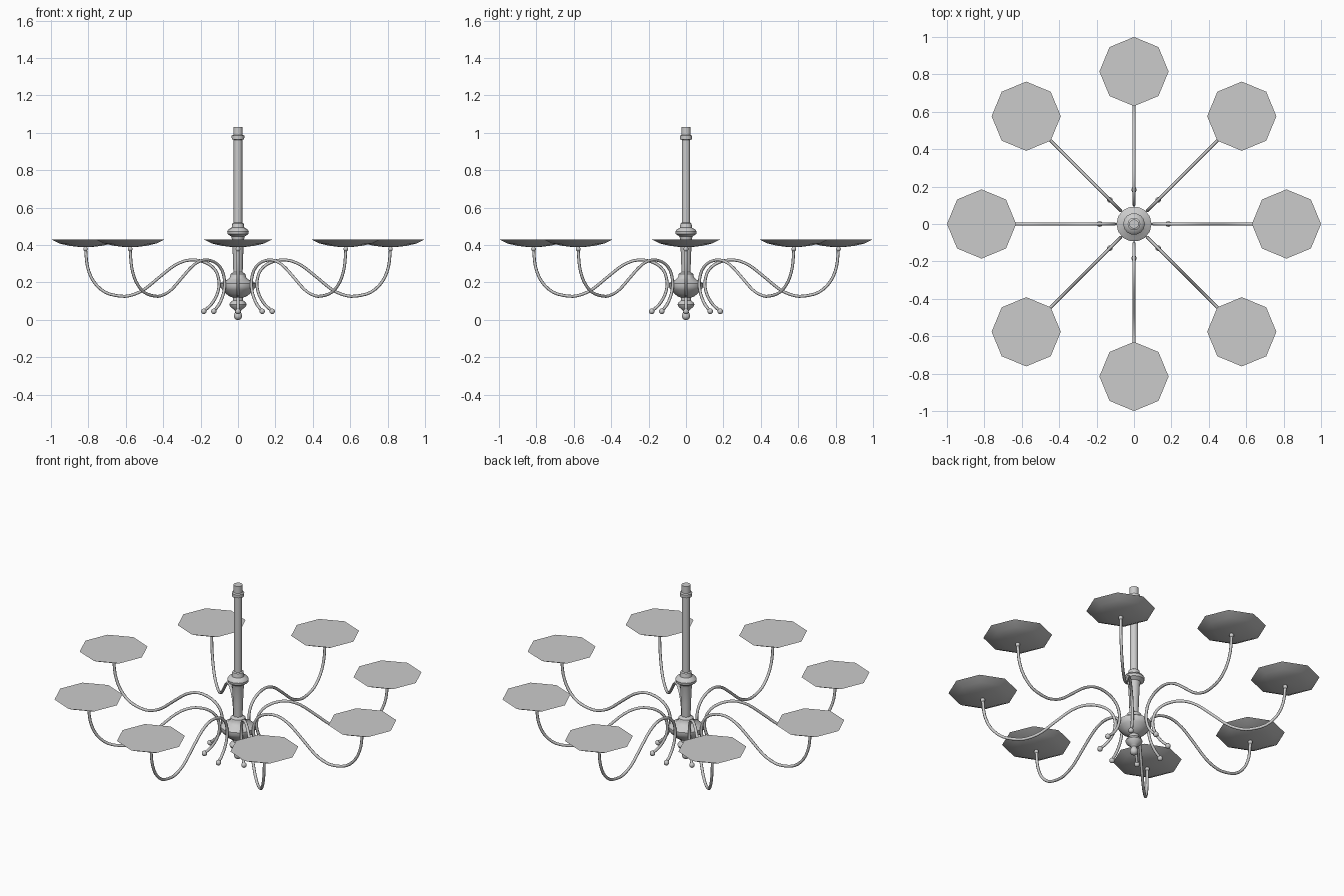
import bpy, bmesh, math
from mathutils import Matrix, Vector

if "Cube" in bpy.data.objects:
    bpy.data.objects.remove(bpy.data.objects["Cube"])


def finish(bm, name, loc=(0, 0, 0), angle=40):
    bmesh.ops.recalc_face_normals(bm, faces=bm.faces)
    me = bpy.data.meshes.new(name)
    bm.to_mesh(me)
    bm.free()
    ob = bpy.data.objects.new(name, me)
    ob.location = loc
    bpy.context.collection.objects.link(ob)
    bpy.ops.object.select_all(action='DESELECT')
    ob.select_set(True)
    bpy.context.view_layer.objects.active = ob
    bpy.ops.object.shade_smooth_by_angle(angle=math.radians(angle))
    return ob


def lathe(name, profile, sides, loc=(0, 0, 0)):
    """Revolve (radius, z) points and cap both ends."""
    bm = bmesh.new()
    rings = [[bm.verts.new((r * math.cos(2 * math.pi * i / sides),
                            r * math.sin(2 * math.pi * i / sides), z))
              for i in range(sides)] for r, z in profile]
    for a, b in zip(rings, rings[1:]):
        for i in range(sides):
            j = (i + 1) % sides
            bm.faces.new((a[i], a[j], b[j], b[i]))
    bm.faces.new(rings[0][::-1])
    bm.faces.new(rings[-1])
    return finish(bm, name, loc)


def ball(name, r, loc):
    bm = bmesh.new()
    bmesh.ops.create_uvsphere(bm, u_segments=10, v_segments=8, radius=r)
    return finish(bm, name, loc)


def smooth_path(pts, steps=3):
    """Catmull-Rom interpolation of the arm path."""
    p = [Vector(q) for q in pts]
    p = [2 * p[0] - p[1]] + p + [2 * p[-1] - p[-2]]
    out = []
    for k in range(1, len(p) - 2):
        a, b, c, d = p[k - 1:k + 3]
        for s in range(steps):
            t = s / steps
            out.append(0.5 * (2 * b + (c - a) * t + (2 * a - 5 * b + 4 * c - d) * t * t
                              + (3 * b - a - 3 * c + d) * t ** 3))
    return out + [p[-2]]


def arm(name, path, radius, turn, sides=8):
    bm = bmesh.new()
    rings = []
    for k, q in enumerate(path):
        t = (path[min(k + 1, len(path) - 1)] - path[max(k - 1, 0)]).normalized()
        n = Vector((-t.y, t.x))
        ring = []
        for i in range(sides):
            a = 2 * math.pi * i / sides
            c = q + n * radius * math.cos(a)
            ring.append(bm.verts.new((c.x, radius * math.sin(a), c.y)))
        rings.append(ring)
    for a, b in zip(rings, rings[1:]):
        for i in range(sides):
            j = (i + 1) % sides
            bm.faces.new((a[i], a[j], b[j], b[i]))
    bm.faces.new(rings[0])
    bm.faces.new(rings[-1])
    bmesh.ops.rotate(bm, verts=bm.verts, matrix=Matrix.Rotation(turn, 3, 'Z'))
    return finish(bm, name, angle=50)


# Turned central column, bottom to top
lathe("column", [
    (0.008, 0.0), (0.018, 0.006), (0.023, 0.02), (0.018, 0.036), (0.014, 0.045),
    (0.022, 0.055), (0.040, 0.068), (0.046, 0.082), (0.040, 0.094), (0.027, 0.104),
    (0.027, 0.118), (0.045, 0.125), (0.065, 0.140), (0.083, 0.160), (0.094, 0.175),
    (0.094, 0.195), (0.080, 0.205), (0.056, 0.215), (0.043, 0.228), (0.040, 0.245),
    (0.025, 0.255), (0.027, 0.33), (0.032, 0.43), (0.036, 0.445), (0.056, 0.458),
    (0.058, 0.472), (0.050, 0.484), (0.034, 0.492), (0.030, 0.515), (0.023, 0.520),
    (0.023, 0.962), (0.033, 0.964), (0.034, 0.984), (0.025, 0.988), (0.025, 1.03)], 14)

# Eight S-curved arms with end balls and octagonal trays
path = smooth_path([
    (0.185, 0.045), (0.145, 0.08), (0.112, 0.135), (0.101, 0.20), (0.121, 0.265),
    (0.175, 0.307), (0.255, 0.32), (0.335, 0.293), (0.42, 0.228), (0.50, 0.163),
    (0.565, 0.133), (0.625, 0.126), (0.71, 0.147), (0.772, 0.205), (0.805, 0.285),
    (0.815, 0.38)])
for n in range(8):
    turn = n * math.pi / 4
    c, s = math.cos(turn), math.sin(turn)
    arm(f"arm_{n}", path, 0.008, turn)
    ball(f"arm_tip_{n}", 0.015, (0.183 * c, 0.183 * s, 0.045))
    ball(f"tray_joint_{n}", 0.013, (0.815 * c, 0.815 * s, 0.378))
    lathe(f"tray_{n}", [(0.025, 0.388), (0.09, 0.396), (0.14, 0.408), (0.185, 0.43)],
          8, (0.815 * c, 0.815 * s, 0))
